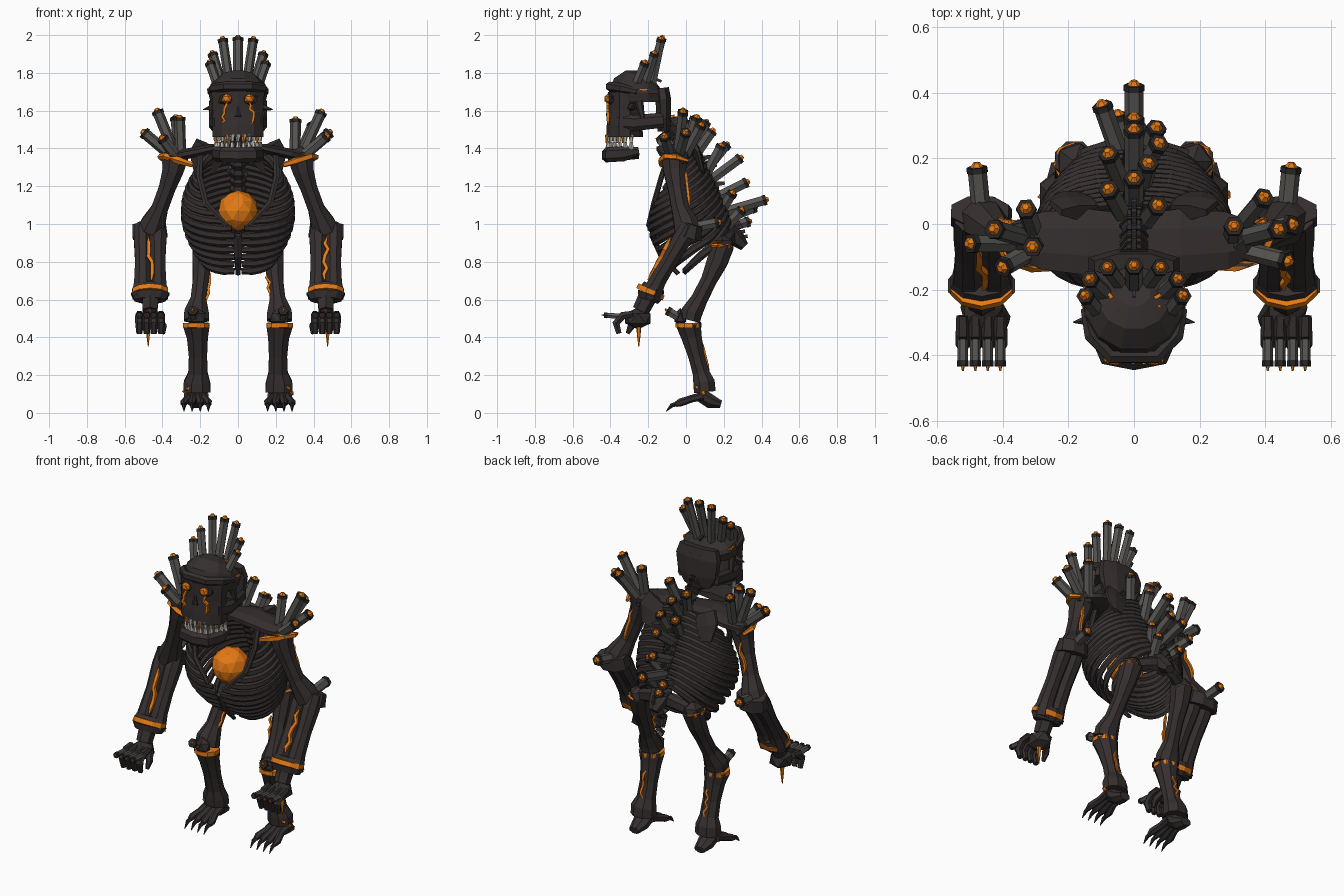
import bpy, bmesh, math, random
from mathutils import Vector as V
random.seed(4)


def material(name, r, g, b):
    m = bpy.data.materials.new(name)
    m.diffuse_color = (r, g, b, 1)
    return m


BONE = material("charred bone", 0.036, 0.028, 0.028)
DARK = material("black stone", 0.022, 0.019, 0.019)
STONE = material("grey basalt", 0.095, 0.092, 0.085)
LAVA = material("orange lava", 0.78, 0.195, 0.007)
TOOTH = material("pale tooth", 0.5, 0.48, 0.42)


def loft(name, pts, sizes, mats=BONE, n=8, up=(0, 1, 0)):
    """Skin rings along a path; sizes are radii or (side, up) radii; mats may be given per segment."""
    pts, up = [V(p) for p in pts], V(up)
    segs = mats if isinstance(mats, list) else [mats] * (len(pts) - 1)
    used = list(dict.fromkeys(segs))
    bm, rings = bmesh.new(), []
    for i, p in enumerate(pts):
        t = (pts[min(i + 1, len(pts) - 1)] - pts[max(i - 1, 0)]).normalized()
        side = t.cross(up).normalized()
        w = side.cross(t)
        a, b = sizes[i] if isinstance(sizes[i], tuple) else (sizes[i], sizes[i])
        ang = [(k + 0.5) * math.tau / n for k in range(n)]
        rings.append([bm.verts.new(p + side * a * math.cos(q) + w * b * math.sin(q)) for q in ang])
    for i in range(len(pts) - 1):
        for k in range(n):
            j = (k + 1) % n
            f = bm.faces.new((rings[i][k], rings[i][j], rings[i + 1][j], rings[i + 1][k]))
            f.material_index = used.index(segs[i])
    bm.faces.new(rings[0]).material_index = used.index(segs[0])
    bm.faces.new(rings[-1]).material_index = used.index(segs[-1])
    return finish(name, bm, used)


def finish(name, bm, mats):
    bmesh.ops.recalc_face_normals(bm, faces=bm.faces)
    me = bpy.data.meshes.new(name)
    bm.to_mesh(me)
    bm.free()
    for m in mats:
        me.materials.append(m)
    ob = bpy.data.objects.new(name, me)
    bpy.context.collection.objects.link(ob)
    return ob


def ball(name, c, size, mat=BONE, sub=1):
    bm = bmesh.new()
    bmesh.ops.create_icosphere(bm, subdivisions=sub, radius=1)
    bmesh.ops.scale(bm, vec=size, verts=bm.verts)
    bmesh.ops.translate(bm, vec=c, verts=bm.verts)
    return finish(name, bm, [mat])


def column(name, base, tip, r=0.025, glow=0.7):
    """Hexagonal basalt column with a dark rim and a glowing tip."""
    b, t = V(base), V(tip)
    d = (t - b).normalized()
    up = (1, 0, 0) if abs(d.x) < 0.8 else (0, 1, 0)
    loft(name, [b, t - d * 0.024, t - d * 0.024, t - d * 0.006, t - d * 0.006, t + d * 0.008],
         [r, r, r * 1.12, r * 1.08, r * glow, r * glow * .5], [STONE, DARK, DARK, DARK, LAVA], 6, up)


def crack(name, a, b, r=0.009, steps=6, jit=0.012, up=(0, 1, 0)):
    """Jagged lava vein."""
    a, b = V(a), V(b)
    pts = [a.lerp(b, i / steps) + V((random.uniform(-jit, jit), 0, random.uniform(-jit, jit) / 3))
           for i in range(steps + 1)]
    loft(name, pts, [r * 0.4] + [r] * (steps - 1) + [r * 0.4], LAVA, 4, up)


SIDES = (("left", 1), ("right", -1))
Z = (0, 0, 1)

# Skull
loft("cranium", [(0, -.245, 1.645), (0, -.245, 1.695), (0, -.24, 1.73), (0, -.225, 1.763), (0, -.21, 1.787)],
     [(.15, .165), (.163, .168), (.15, .152), (.11, .11), (.05, .05)], n=12)
loft("occiput", [(0, -.128, 1.72), (0, -.12, 1.66), (0, -.118, 1.56), (0, -.118, 1.49)],
     [(.13, .04), (.15, .045), (.135, .042), (.09, .035)])
loft("face", [(0, -.325, z) for z in (1.70, 1.60, 1.52, 1.46)],
     [(.148, .088), (.14, .087), (.142, .095), (.142, .097)], n=10)
loft("brow", [(s * x, y, z) for s, x, y, z in ((-1, .152, -.26, 1.70), (-1, .132, -.34, 1.718),
     (-1, .07, -.405, 1.728), (1, .07, -.405, 1.728), (1, .132, -.34, 1.718), (1, .152, -.26, 1.70))],
     [(.012, .016)] + [(.022, .026)] * 4 + [(.012, .016)], up=Z, n=6)
loft("skull_crest", [(0, -.32, 1.755), (0, -.22, 1.79), (0, -.13, 1.755)], [(.007, .010)] * 3, n=4, up=Z)
loft("nose_hole", [(0, -.408, 1.625), (0, -.414, 1.57)], [(.006, .01), (.022, .01)], DARK, 6)
jaw = [(.112, -.25, 1.385), (.118, -.33, 1.372), (.085, -.41, 1.367), (0, -.425, 1.365)]
jaw += [(-x, y, z) for x, y, z in jaw[-2::-1]]
loft("lower_jaw", jaw, [(.015, .022)] + [(.024, .04)] * 5 + [(.015, .022)], n=6, up=Z)
loft("chin_floor", [(0, -.25, 1.365), (0, -.40, 1.355)], [(.105, .02), (.075, .025)], n=6, up=Z)
for i in range(13):
    a = math.radians(-90 + 15 * i)
    x, y = .118 * math.sin(a), -.29 - .123 * math.cos(a)
    loft("upper_tooth", [(x, y, 1.475), (x, y, 1.437)], [.015, .009], TOOTH, 5)
    loft("lower_tooth", [(x, y, 1.395), (x, y, 1.433)], [.015, .009], TOOTH, 5)
    if i % 3 == 1:
        loft("mouth_lava", [(x, y - .012, 1.47), (x, y - .012, 1.43)], [.008, .005], LAVA, 5)
for tag, s in SIDES:
    loft(tag + "_cheek", [(s * .11, -.36, 1.54), (s * .137, -.27, 1.535), (s * .122, -.12, 1.55)],
         [(.02, .045), (.02, .042), (.018, .04)], n=6, up=Z)
    loft(tag + "_temple", [(s * .137, -.25, 1.65), (s * .14, -.23, 1.56)], [(.02, .025), (.015, .012)], n=6)
    loft(tag + "_cheek_spike", [(s * .12, -.29, 1.62), (s * .185, -.30, 1.605)], [.024, .002], n=5)
    ball(tag + "_eye_socket", (s * .06, -.392, 1.66), (.05, .024, .036), DARK)
    ball(tag + "_eye", (s * .06, -.414, 1.663), (.03, .02, .028), LAVA)
    crack(tag + "_eye_drip", (s * .068, -.415, 1.65), (s * .08, -.412, 1.53), .010)
    crack(tag + "_skull_crack", (s * .015, -.27, 1.782), (s * .095, -.20, 1.78), .008, 5, .01, Z)
    crack(tag + "_skull_side_crack", (s * .157, -.25, 1.715), (s * .15, -.19, 1.71), .007, 4, .006, Z)
    for bx, tx, ty, tz in ((.045, .082, -.13, 1.985), (.085, .137, -.165, 1.91), (.11, .152, -.215, 1.86)):
        column(tag + "_head_column", (s * bx, ty - .05, 1.74), (s * tx, ty, tz), .025)
column("head_centre_column", (0, -.19, 1.75), (0, -.125, 1.992), .026)
crack("skull_top_crack", (-.04, -.31, 1.768), (.07, -.25, 1.787), .008, 5, .012, Z)

# Spine: vertebrae with spurs, from skull to sacrum
path = [V(p) for p in ((0, -.11, 1.53), (0, -.05, 1.46), (0, .04, 1.39), (0, .11, 1.25), (0, .165, 1.12),
                       (0, .21, 1.0), (0, .25, .92))]
for i in range(19):
    q = i / 18 * (len(path) - 1.001)
    a, b = path[int(q)], path[int(q) + 1]
    d, p = (b - a).normalized(), a.lerp(b, q % 1)
    out = V((0, -d.z, d.y))
    loft("vertebra", [p - d * .024, p, p + d * .024], [.045, .035, .045], n=6, up=(1, 0, 0))
    loft("vertebra_spur", [p, p + out * .075 + d * .02], [(.022, .014), (.012, .01)], n=4, up=(1, 0, 0))

# Ribcage: ribs hang from the spine and sweep down to the front opening
for i in range(13):
    u = i / 12
    zb, yb, zf = 1.40 - .37 * u, .06 + .17 * u, 1.20 - .45 * u
    yf = -.195 + (.62 if u > .45 else .35) * (u - .45) ** 2
    w = .29 - .34 * (u - .5) ** 2
    gap = max(.018, .19 * (1 - (u / .55) ** 2))
    end = math.pi - math.asin((gap / w) ** (1 / .75))
    for tag, s in SIDES:
        pts = []
        for k in range(15):
            a = .06 + (end - .06) * k / 14
            c = math.cos(a)
            cy = math.copysign(abs(c) ** .85, c)
            pts.append((s * w * math.sin(a) ** .75, (yb + yf) / 2 + (yb - yf) / 2 * cy,
                        zb + (zf - zb) * ((1 - c) / 2) ** .7))
        loft(tag + "_rib", pts, [(.012, .018)] + [(.015, .023)] * 13 + [(.012, .016)], n=6, up=Z)
loft("breastbone", [(0, -.175, .93), (0, -.13, .83), (0, -.04, .735)], [(.03, .015), (.022, .015), (.015, .012)], n=6)
ball("lava_heart", (0, -.07, 1.07), (.108, .108, .108), LAVA, 2)

# Shoulder girdle, arms and hands
for tag, s in SIDES:
    def m(*pts):
        return [(s * x, y, z) for x, y, z in pts]

    loft(tag + "_chest_rim", m((.20, -.09, 1.37), (.205, -.13, 1.25), (.17, -.17, 1.11), (.06, -.20, .99)),
         [(.018, .014)] * 3 + [(.014, .012)], n=6)
    loft(tag + "_collar", m((0, -.05, 1.395), (.14, -.055, 1.40), (.28, -.05, 1.37), (.37, -.04, 1.35)),
         [(.085, .022), (.11, .026), (.095, .03), (.05, .035)], n=8, up=Z)
    loft(tag + "_shoulder_blade", m((.14, .035, 1.405), (.17, .065, 1.35), (.19, .09, 1.27)),
         [(.10, .025), (.10, .02), (.05, .012)], n=8)
    ball(tag + "_shoulder_joint", (s * .335, -.05, 1.35), (.075, .075, .065))
    loft(tag + "_shoulder_lava", m((.24, -.13, 1.312), (.31, -.128, 1.335), (.385, -.105, 1.36), (.412, -.05, 1.355),
         (.39, .01, 1.335)), [.013, .02, .018, .016, .01], LAVA, 5, Z)
    loft(tag + "_upper_arm", m((.33, -.06, 1.36), (.345, -.06, 1.28), (.375, -.05, 1.19), (.415, -.03, 1.08),
         (.45, 0, 1.0), (.465, .01, .96)), [.075, (.06, .065), (.048, .05), (.048, .05), .07, .075], n=8)
    crack(tag + "_upper_arm_vein", (s * .365, -.002, 1.28), (s * .41, .018, 1.1), .010)
    loft(tag + "_elbow", m((.47, .04, 1.0), (.465, .02, .93)), [(.095, .05), (.10, .07)], n=8)
    for x in (.425, .505):
        loft(tag + "_forearm_bone", m((x, .02, .99), (x, -.02, .92), (x, -.09, .80), (x, -.15, .70), (x, -.19, .61)),
             [(.045, .05), (.05, .055), (.043, .045), (.048, .048), (.058, .058)], n=8)
    crack(tag + "_forearm_vein", (s * .465, -.082, .93), (s * .465, -.20, .70), .013, 7)
    loft(tag + "_wrist_cuff", m((.465, -.168, .672), (.465, -.178, .65)), [(.09, .058), (.10, .065)], n=10)
    loft(tag + "_wrist_lava", m((.465, -.182, .653), (.465, -.194, .628)), [(.098, .076), (.10, .077)], LAVA, 10)
    loft(tag + "_wrist_rim", m((.465, -.188, .63), (.465, -.20, .595)), [(.107, .07), (.085, .055)], n=10)
    loft(tag + "_wrist", m((.465, -.20, .62), (.465, -.24, .54)), [.05, .045], n=6)
    ball(tag + "_palm", (s * .465, -.255, .50), (.072, .08, .058))
    for k in range(4):
        x = .408 + .038 * k
        loft(tag + "_finger", m((x, -.28, .525), (x, -.335, .515), (x, -.37, .475), (x, -.355, .42)),
             [(.018, .02), (.024, .022), (.022, .022), (.016, .016)], n=6, up=(1, 0, 0))
        column(tag + "_knuckle_column", (s * x, -.33, .51), (s * x, -.44, .518), .016, .35)
    loft(tag + "_thumb", m((.42, -.25, .50), (.395, -.29, .46), (.395, -.31, .42)), [.022, .02, .01], n=6)
    loft(tag + "_palm_drip", m((.475, -.25, .46), (.475, -.25, .41), (.475, -.25, .35)), [.014, .01, .002], LAVA, 5)
    column(tag + "_elbow_column", (s * .465, .03, .98), (s * .48, .18, 1.01), .029)

# Shoulder columns, slightly different on each side
for tip in ((-.505, -.06, 1.49), (-.43, -.015, 1.605), (-.33, .05, 1.57), (-.31, -.07, 1.57), (-.405, -.135, 1.46),
            (.305, -.005, 1.56), (.40, .085, 1.53), (.445, -.015, 1.60), (.49, 0, 1.49), (.475, -.115, 1.47)):
    s = 1 if tip[0] > 0 else -1
    column("shoulder_column", (s * .30 + (tip[0] - s * .3) * .2, -.04 + tip[1] * .35, 1.35), tip, .029)

# Back columns: base then tip
for bx, by, bz, tx, ty, tz in (
        (0, .22, 1.07, 0, .43, 1.13), (-.04, .2, 1.02, -.10, .37, 1.09), (0, .16, 1.14, 0, .33, 1.225),
        (0, .14, 1.24, 0, .295, 1.355), (-.03, .22, .98, -.05, .34, 1.015), (.03, .18, 1.06, .08, .25, 1.17),
        (-.03, .10, 1.28, -.08, .22, 1.425), (0, .04, 1.35, 0, .145, 1.50), (.02, .1, 1.25, .045, .19, 1.42),
        (-.03, .02, 1.38, -.08, .11, 1.545), (.03, 0, 1.38, .075, .06, 1.57), (.04, .2, .97, .07, .30, 1.08)):
    column("back_column", (bx, by, bz), (tx, ty, tz), .029)

# Pelvis, legs and feet
loft("sacrum", [(0, .22, .97), (0, .27, .92), (0, .31, .88)], [(.07, .05), (.055, .045), (.03, .025)], n=6)
for tag, s in SIDES:
    def m(*pts):
        return [(s * x, y, z) for x, y, z in pts]

    loft(tag + "_pelvis_wing", m((.02, .24, .94), (.09, .23, .92), (.17, .19, .89)),
         [(.03, .05), (.025, .04), (.04, .04)], n=6, up=Z)
    ball(tag + "_hip_joint", (s * .18, .19, .885), (.065, .065, .06))
    loft(tag + "_hip_lava", m((.18, .245, .875), (.222, .225, .88), (.235, .18, .885), (.22, .135, .885)),
         [.008, .013, .013, .008], LAVA, 5, Z)
    loft(tag + "_thigh", m((.18, .195, .89), (.19, .165, .80), (.198, .12, .70), (.21, .07, .60), (.22, .03, .53),
         (.22, .02, .49)), [.065, (.055, .06), (.045, .045), (.045, .047), (.07, .06), (.072, .06)], n=8)
    crack(tag + "_thigh_vein", (s * .155, .10, .74), (s * .168, .05, .58), .009)
    loft(tag + "_knee_lava", m((.22, .013, .476), (.22, .013, .452)), [(.074, .069)] * 2, LAVA, 10)
    ball(tag + "_kneecap", (s * .22, -.03, .505), (.055, .035, .05))
    column(tag + "_knee_column", (s * .235, -.01, .49), (s * .24, -.105, .545), .025, .4)
    loft(tag + "_shin", m((.22, .015, .465), (.215, .03, .40), (.212, .055, .30), (.212, .08, .21), (.217, .095, .16),
         (.217, .10, .11)), [(.076, .07), (.06, .058), (.052, .046), (.056, .048), (.076, .062), (.076, .062)], n=8)
    crack(tag + "_shin_vein", (s * .21, .082, .38), (s * .21, .122, .22), .009)
    crack(tag + "_ankle_lava", (s * .255, .05, .14), (s * .28, .10, .10), .014, 4)
    loft(tag + "_heel", m((.22, .07, .10), (.22, .13, .06), (.22, .185, .045)), [(.06, .04), (.05, .04), (.035, .022)],
         n=8, up=Z)
    for k in range(4):
        x = .175 + .031 * k
        e = x + (k - 1.5) * .012
        loft(tag + "_toe", m((x, .09, .09), (x, .03, .075), (e, -.03, .055), (e, -.055, .045)),
             [.022, .02, .021, .014], n=6, up=Z)
        loft(tag + "_claw", m((e, -.045, .048), (e, -.075, .04), (e, -.105, .008)), [.014, .012, .002], DARK, 5, Z)
